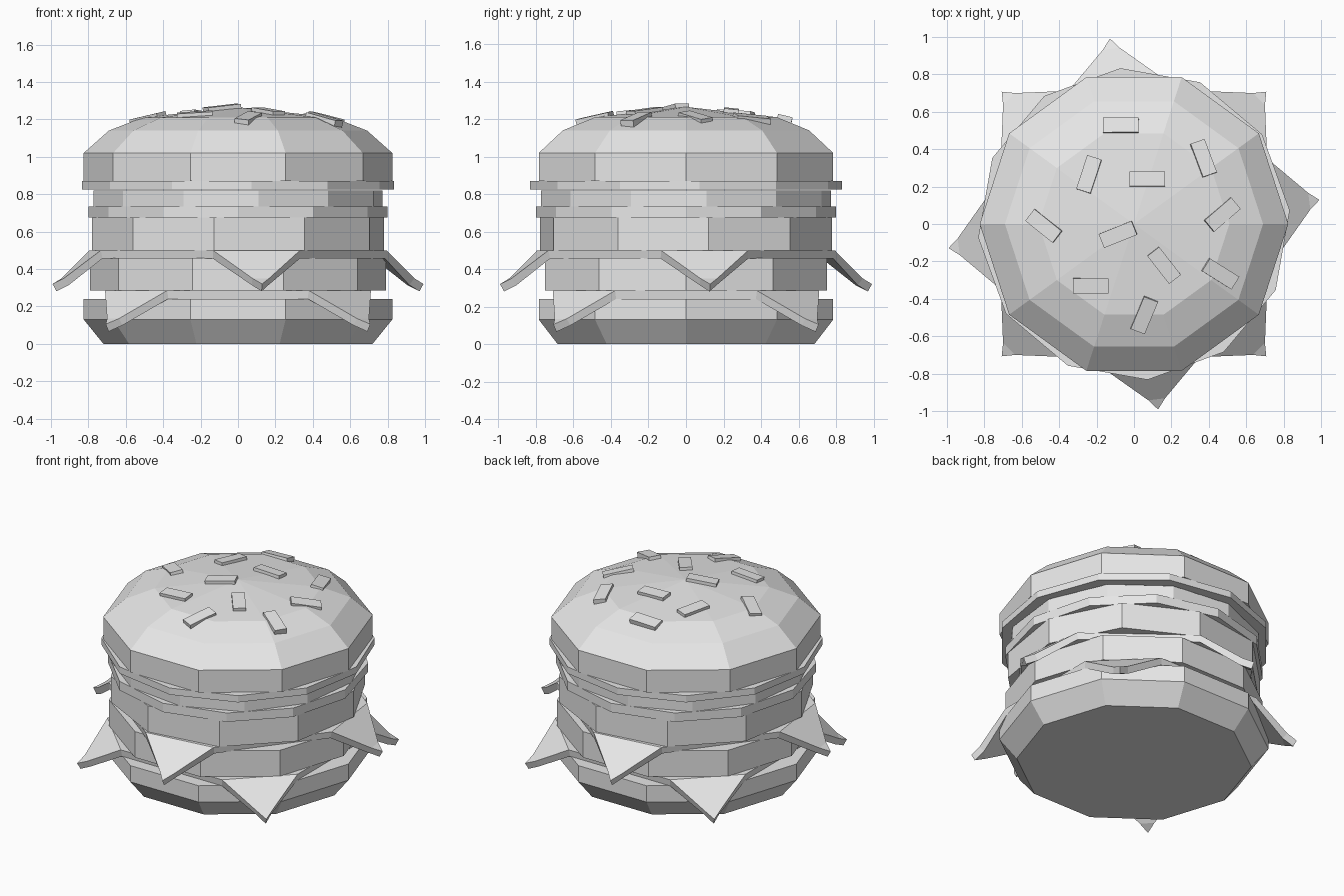
import bpy, bmesh, math
from mathutils import Vector, Matrix

cube = bpy.data.objects.get("Cube")
if cube:
    bpy.data.objects.remove(cube, do_unlink=True)

grey = bpy.data.materials.new("light_grey")
grey.use_nodes = True
colour = (0.8, 0.8, 0.8, 1)
grey.diffuse_color = colour
grey.node_tree.nodes["Principled BSDF"].inputs["Base Color"].default_value = colour


def finish(name, bm):
    bmesh.ops.recalc_face_normals(bm, faces=bm.faces)
    mesh = bpy.data.meshes.new(name)
    bm.to_mesh(mesh)
    bm.free()
    mesh.materials.append(grey)
    obj = bpy.data.objects.new(name, mesh)
    bpy.context.collection.objects.link(obj)
    return obj


def polar(radius, degrees, z):
    a = math.radians(degrees)
    return (radius * math.cos(a), radius * math.sin(a), z)


def stack(name, profile, sides=10, turn=0.0, apex=None):
    """Low-poly round layer from (radius, height) rings, flat or pointed on top."""
    bm = bmesh.new()
    rings = [[bm.verts.new(polar(r, turn + 360 * i / sides, z)) for i in range(sides)]
             for r, z in profile]
    for low, high in zip(rings, rings[1:]):
        for i in range(sides):
            j = (i + 1) % sides
            bm.faces.new((low[i], low[j], high[j], high[i]))
    bm.faces.new(rings[0][::-1])
    if apex is None:
        bm.faces.new(rings[-1])
    else:
        tip = bm.verts.new((0, 0, apex))
        for i in range(sides):
            bm.faces.new((rings[-1][i], rings[-1][(i + 1) % sides], tip))
    return finish(name, bm)


def cheese(name, top, turn):
    """Square slice whose four corners droop and flick out at the tip."""
    bm = bmesh.new()
    outline = []
    for k in range(4):
        rot = Matrix.Rotation(math.radians(turn + 90 * k), 3, 'Z')

        def point(out, side, drop):
            return bm.verts.new(rot @ Vector((out, side, top - drop)))
        a, b = point(0.77, -0.235, 0), point(0.77, 0.235, 0)
        c, d = point(0.945, -0.045, 0.15), point(0.945, 0.045, 0.15)
        tip = point(1.0, 0, 0.18)
        bm.faces.new((a, c, d, b))
        bm.faces.new((c, tip, d))
        outline += [a, b]
    bm.faces.new(outline)
    obj = finish(name, bm)
    if obj.data.polygons[-1].normal.z < 0:
        obj.data.flip_normals()
    thick = obj.modifiers.new("thickness", 'SOLIDIFY')
    thick.thickness = 0.045
    thick.offset = -1


# Buns
stack("bottom_bun", [(0.72, 0), (0.825, 0.13), (0.825, 0.24)])
dome = [(0.825, 0.87), (0.825, 1.02), (0.69, 1.14), (0.51, 1.21)]
stack("top_bun", dome, apex=1.265)

# Fillings, bottom to top
cheese("lower_cheese", 0.285, 45)
stack("lower_patty", [(0.79, 0.285), (0.79, 0.46)])
cheese("upper_cheese", 0.5, 7.4)
stack("upper_patty", [(0.79, 0.5), (0.79, 0.675)], turn=8.7)
stack("onion_slice", [(0.8, 0.675), (0.8, 0.735)], 12)
stack("tomato_slice", [(0.78, 0.735), (0.78, 0.82)], 12, 8)
stack("lettuce_slice", [(0.836, 0.825), (0.836, 0.87)], 12, 5)

# Seeds: x, y, heading in degrees, laid on the dome
seeds = [(-0.07, 0.525, 0), (0.07, 0.24, 0), (-0.24, 0.265, 72), (0.37, 0.35, 110),
         (-0.48, -0.01, -38), (-0.085, -0.055, 22), (0.16, -0.22, -52), (0.47, 0.05, 40),
         (0.46, -0.265, -32), (-0.23, -0.33, 0), (0.055, -0.485, 68)]
for n, (x, y, heading) in enumerate(seeds, 1):
    r = math.hypot(x, y)
    slope = 0.11 if r < 0.44 else 0.24
    height = 1.265 - 0.115 * r - (0.008 if r > 0.44 else 0)
    normal = Vector((x / r * slope, y / r * slope, 1)).normalized()
    tilt = Vector((0, 0, 1)).rotation_difference(normal).to_matrix().to_4x4()
    place = (Matrix.Translation((x, y, height)) @ tilt
             @ Matrix.Rotation(math.radians(heading), 4, 'Z')
             @ Matrix.Diagonal((0.19, 0.08, 0.04, 1)))
    bm = bmesh.new()
    bmesh.ops.create_cube(bm, size=1, matrix=place)
    finish(f"seed_{n}", bm)
